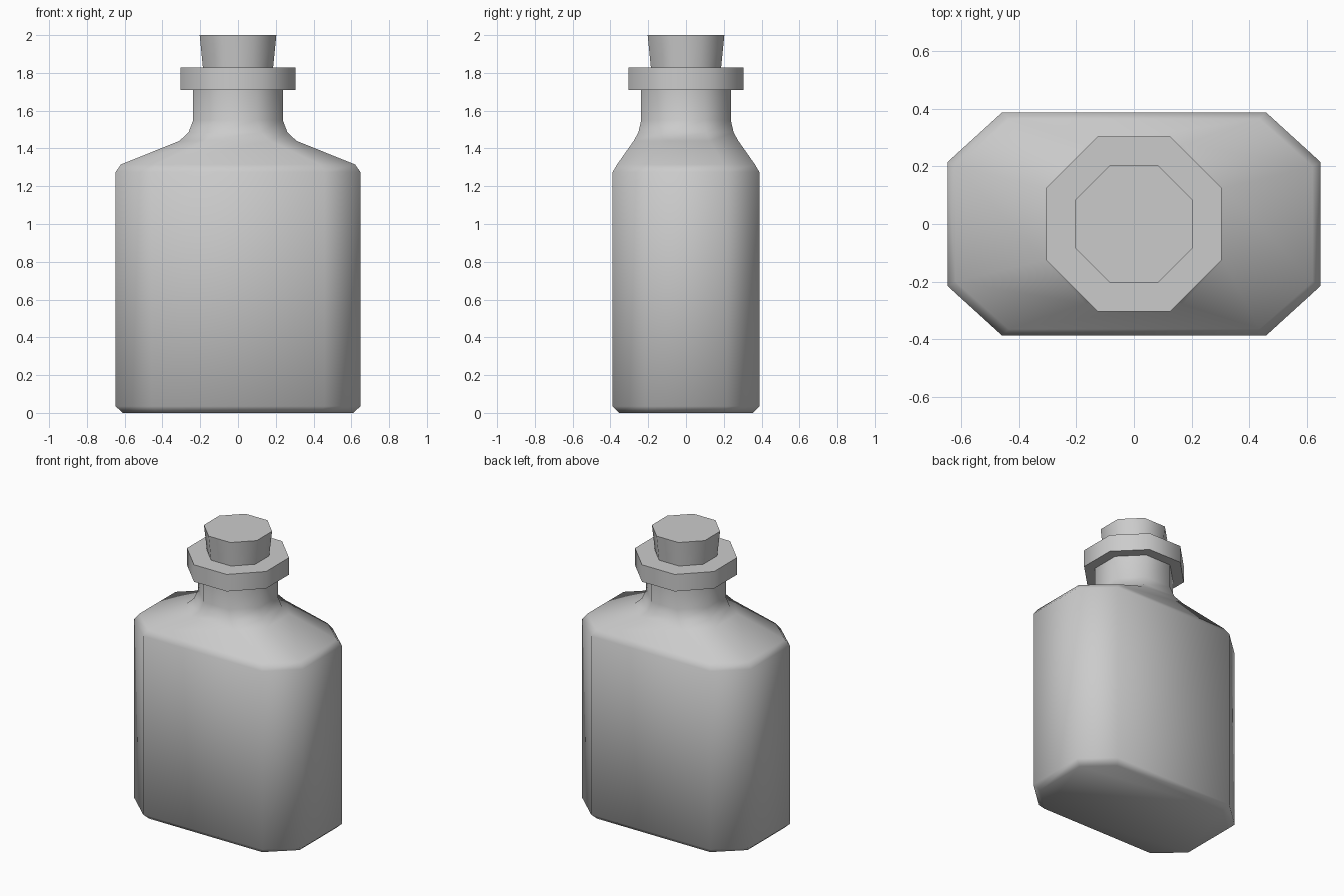
import bpy
import bmesh
import math

cube = bpy.data.objects.get("Cube")
if cube:
    bpy.data.objects.remove(cube, do_unlink=True)

# One plain grey for the whole model
grey = bpy.data.materials.new("plain grey")
grey.use_nodes = True
colour = (0.6, 0.6, 0.6, 1)
grey.diffuse_color = colour
grey.node_tree.nodes["Principled BSDF"].inputs["Base Color"].default_value = colour


def octagon(hx, hy, cx, cy):
    """Eight-sided outline: half sizes, and the half lengths of its flat sides."""
    quarter = [(hx, cy), (cx, hy)]
    half = quarter + [(-x, y) for x, y in reversed(quarter)]
    return half + [(-x, -y) for x, y in half]


def regular(r):
    flat = r * math.tan(math.pi / 8)
    return (r, r, flat, flat)


def loft(name, sections):
    """Skin a stack of (z, outline) sections and cap both ends."""
    bm = bmesh.new()
    rings = [[bm.verts.new((x, y, z)) for x, y in octagon(*dims)]
             for z, dims in sections]
    for low, high in zip(rings, rings[1:]):
        for i in range(8):
            j = (i + 1) % 8
            bm.faces.new((low[i], low[j], high[j], high[i]))
    bm.faces.new(list(reversed(rings[0])))
    bm.faces.new(rings[-1])
    bmesh.ops.recalc_face_normals(bm, faces=bm.faces)
    mesh = bpy.data.meshes.new(name)
    bm.to_mesh(mesh)
    bm.free()
    mesh.materials.append(grey)
    obj = bpy.data.objects.new(name, mesh)
    bpy.context.collection.objects.link(obj)
    bpy.ops.object.select_all(action="DESELECT")
    obj.select_set(True)
    bpy.context.view_layer.objects.active = obj
    bpy.ops.object.shade_smooth_by_angle(angle=math.radians(60))
    return obj


# Flat flask body, sloping shoulders and round neck
wide = (0.648, 0.388, 0.458, 0.215)
loft("bottle_body", [
    (0.0, (0.61, 0.355, 0.435, 0.195)),
    (0.035, wide),
    (1.275, wide),
    (1.315, (0.62, 0.365, 0.435, 0.2)),
    (1.44, (0.31, 0.277, 0.17, 0.125)),
    (1.485, (0.262, 0.252, 0.12, 0.108)),
    (1.55, regular(0.237)),
    (1.72, regular(0.237)),
])

# Lip around the mouth
loft("neck_collar", [(1.71, regular(0.304)), (1.828, regular(0.304))])

# Tapered stopper
loft("cork_stopper", [(1.75, regular(0.178)), (2.0, regular(0.203))])
